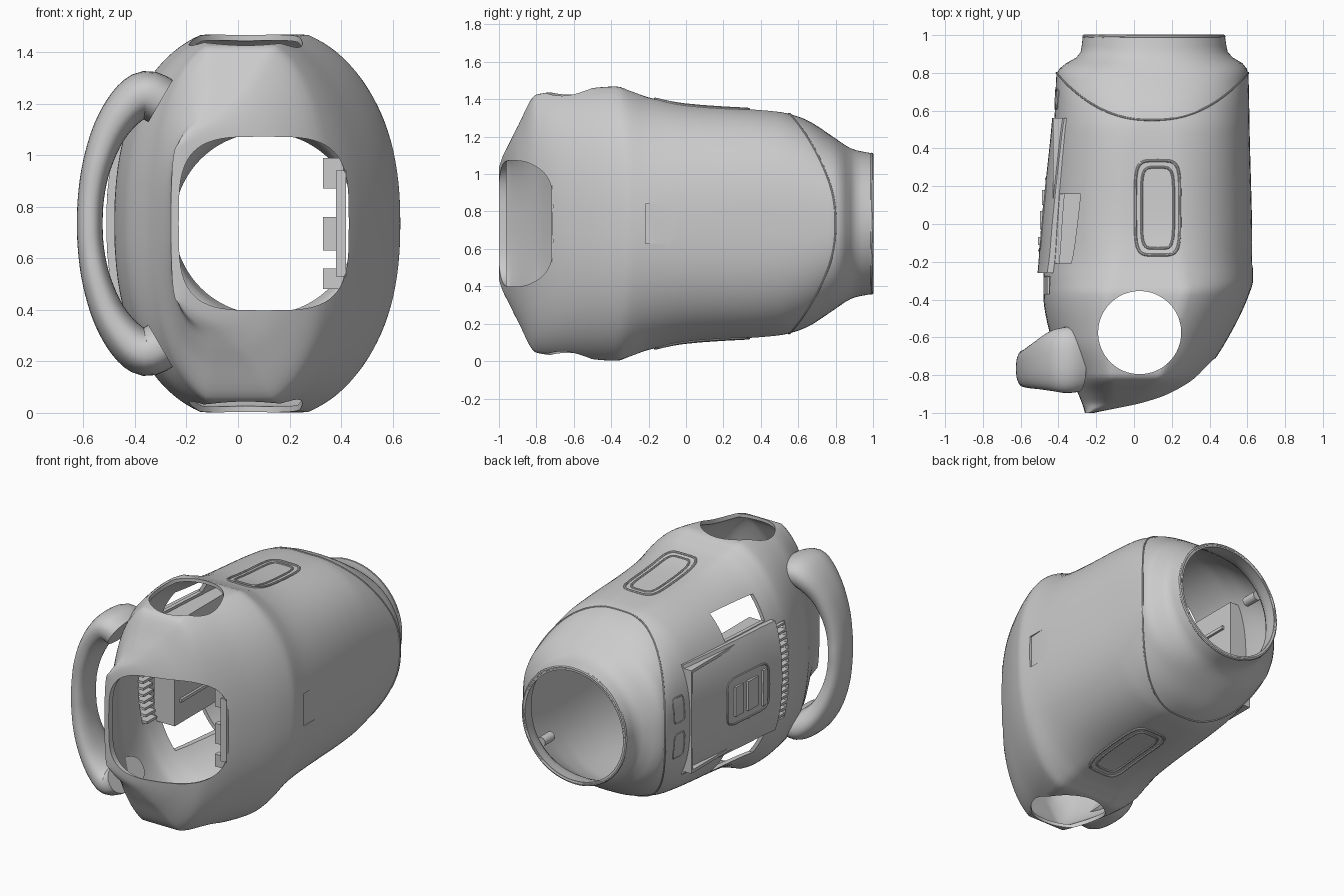
import bpy, bmesh, math
from mathutils import Vector

if "Cube" in bpy.data.objects:
    bpy.data.objects.remove(bpy.data.objects["Cube"])

ZC = 0.735
# body stations: y, left x, right x, half height, roundness, flat-top factor
KEYS = [
    (-1.0, -.26, -.21, .30, 2.6, 1), (-.98, -.265, -.08, .36, 2.6, 1), (-.95, -.275, .08, .42, 2.5, 1),
    (-.9, -.295, .22, .52, 2.4, 1.02), (-.8, -.34, .36, .69, 2.3, 1.05), (-.6, -.44, .50, .715, 2.3, 1.05),
    (-.37, -.48, .61, .733, 2.3, 1.05), (-.3, -.48, .63, .71, 2.3, 1.04), (-.2, -.475, .628, .675, 2.3, 1.03),
    (0, -.465, .625, .635, 2.4, 1.02), (.5, -.425, .612, .597, 2.5, 1.01), (.62, -.418, .61, .565, 2.5, 1),
    (.8, -.41, .605, .455, 2.5, 1), (.85, -.36, .575, .42, 2.3, 1), (.9, -.285, .50, .395, 2.1, 1),
    (1.0, -.27, .48, .375, 2, 1)]


def params(y):
    """Monotone cubic interpolation of the station table."""
    i = max(j for j in range(len(KEYS) - 1) if KEYS[j][0] <= max(y, -1))
    a, b = KEYS[i], KEYS[i + 1]
    w = b[0] - a[0]
    t = min(1, (y - a[0]) / w)

    def slope(j, c):
        if j <= 0 or j >= len(KEYS) - 1:
            j = min(max(j, 1), len(KEYS) - 1)
            return (KEYS[j][c] - KEYS[j - 1][c]) / (KEYS[j][0] - KEYS[j - 1][0])
        p, q, r = KEYS[j - 1:j + 2]
        s, u = (q[c] - p[c]) / (q[0] - p[0]), (r[c] - q[c]) / (r[0] - q[0])
        return 2 * s * u / (s + u) if s * u > 0 else 0
    return [(2*t**3 - 3*t*t + 1) * a[c] + (t**3 - 2*t*t + t) * w * slope(i, c)
            + (3*t*t - 2*t**3) * b[c] + (t**3 - t*t) * w * slope(i + 1, c) for c in range(1, 6)]


def spow(v, e):
    return math.copysign(abs(v) ** e, v)


def point(y, th, inset=0):
    xl, xr, h, n, k = params(y)
    a, h = (xr - xl) / 2 - inset, h - inset
    z = max(-h, min(h, h * k * spow(math.sin(th), 2 / n)))
    return Vector(((xl + xr) / 2 + a * spow(math.cos(th), 2 / n), y, ZC + z))


def side_x(y, z, sign):
    xl, xr, h, n, k = params(y)
    t = min(1, abs(z - ZC) / (h * k))
    return (xl + xr) / 2 + sign * (xr - xl) / 2 * (1 - t ** n) ** (1 / n)


def top_z(x, y):
    xl, xr, h, n, k = params(y)
    t = min(1, abs(x - (xl + xr) / 2) * 2 / (xr - xl))
    return ZC + min(h, h * k * (1 - t ** n) ** (1 / n))


def finish(name, bm, angle=35):
    bmesh.ops.recalc_face_normals(bm, faces=bm.faces)
    me = bpy.data.meshes.new(name)
    bm.to_mesh(me)
    bm.free()
    ob = bpy.data.objects.new(name, me)
    bpy.context.collection.objects.link(ob)
    smooth(ob, angle)
    return ob


def smooth(ob, angle=35):
    bpy.ops.object.select_all(action='DESELECT')
    bpy.context.view_layer.objects.active = ob
    ob.select_set(True)
    bpy.ops.object.shade_smooth_by_angle(angle=math.radians(angle))


def loft(name, rings, caps=True, closed=False):
    bm = bmesh.new()
    vs = [[bm.verts.new(p) for p in r] for r in rings]
    m = len(vs[0])
    for i in range(len(vs) if closed else len(vs) - 1):
        p, q = vs[i], vs[(i + 1) % len(vs)]
        for j in range(m):
            bm.faces.new((p[j], p[(j + 1) % m], q[(j + 1) % m], q[j]))
    if caps and not closed:
        bm.faces.new(vs[0])
        bm.faces.new(vs[-1])
    return finish(name, bm)


def box(name, x, y, z, rot=0):
    bm = bmesh.new()
    bmesh.ops.create_cube(bm, size=1)
    for v in bm.verts:
        v.co = Vector((v.co.x * (x[1]-x[0]), v.co.y * (y[1]-y[0]), v.co.z * (z[1]-z[0])))
    ob = finish(name, bm)
    ob.location = ((x[0]+x[1]) / 2, (y[0]+y[1]) / 2, (z[0]+z[1]) / 2)
    ob.rotation_euler.z = rot
    return ob


def tube(name, pts, r):
    """Closed thin bead through the given points."""
    rings, n = [], len(pts)
    for i in range(n):
        t = (pts[(i + 1) % n] - pts[i - 1]).normalized()
        u = t.cross(Vector((.31, .53, .79))).normalized()
        w = t.cross(u)
        rings.append([pts[i] + r * (math.cos(a) * u + math.sin(a) * w)
                      for a in (k * math.tau / 8 for k in range(8))])
    return loft(name, rings, closed=True)


def rounded(cx, cy, a, b, n, count=64):
    return [(cx + a * spow(math.cos(t), 2 / n), cy + b * spow(math.sin(t), 2 / n))
            for t in (i * math.tau / count for i in range(count))]


# main hollow shell: outer skin from nose to neck, then inner skin back again
SEG = 112
TH = [i * math.tau / SEG for i in range(SEG)]
ys = [-1 + 2 * (i / 90) ** 1.35 for i in range(91)]
rings = [[point(y, t) for t in TH] for y in ys]
rings += [[point(y, t, .022) for t in TH] for y in reversed(ys) if y > -.96]
body = loft("body_shell", rings)

# openings
cutters = [
    loft("front_cut", [[(x, y, z) for x, z in rounded(.10, ZC, .33, .337, 3.6)] for y in (-1.3, -.52)]),
    loft("port_cut", [[(x, y, z) for x, y in rounded(.03, -.575, .22, .22, 2)] for z in (-.3, 1.8)]),
    box("side_notch_cut", (.6225, .7225), (-.22, 0), (.63, .84), -.068),
    box("vent_cut", (-.7, -.3), (-.37, -.28), (.42, 1.05))]
for lo, hi in ((1.095, 1.25), (.22, .375)):
    cutters.append(box("window_cut", (-.7, -.2), (-.21, .16), (lo, hi)))
bpy.context.view_layer.objects.active = body
for c in cutters:
    c.hide_render = True
    m = body.modifiers.new("cut", 'BOOLEAN')
    m.object, m.operation, m.solver = c, 'DIFFERENCE', 'EXACT'
    bpy.ops.object.modifier_apply(modifier=m.name)
for c in cutters:
    bpy.data.objects.remove(c)
smooth(body, 32)

# grab handle
half = [(-.30, 1.21, .095, .17, -.72), (-.36, 1.235, .092, .175, -.72), (-.43, 1.19, .08, .16, -.725),
        (-.50, 1.09, .066, .13, -.745), (-.548, .96, .056, .11, -.76), (-.57, .84, .051, .10, -.765)]
path = half + [(-.575, ZC, .05, .10, -.765)] + [(p[0], 2 * ZC - p[1], *p[2:]) for p in reversed(half)]
fine = []
for i in range(len(path) - 1):
    p0, p1, p2, p3 = path[max(i-1, 0)], path[i], path[i+1], path[min(i+2, len(path)-1)]
    for t in (0, .25, .5, .75):
        fine.append([.5 * (2*b + (c-a)*t + (2*a-5*b+4*c-d)*t*t + (3*b-a-3*c+d)*t**3)
                     for a, b, c, d in zip(p0, p1, p2, p3)])
fine.append(path[-1])
rings = []
for i, (x, z, rn, ry, yc) in enumerate(fine):
    a, b = fine[max(i-1, 0)], fine[min(i+1, len(fine)-1)]
    d = Vector((b[0]-a[0], 0, b[1]-a[1])).normalized()
    rings.append([Vector((x + u*d.z, v, z - u*d.x)) for u, v in rounded(0, yc, rn, ry, 2.4, 32)])
loft("grab_handle", rings)

# rear cap seam and neck lip
tube("rear_seam", [point(.55 + .25 * abs(math.cos(t)) ** 1.8, t) for t in TH], .005)
tube("neck_lip", [point(.992, t, .008) for t in TH], .011)

# oblong beads on top and underside
for a, b, r in ((.118, .25, .008), (.085, .215, .007)):
    pts = [Vector((x, y, top_z(x, y))) for x, y in rounded(.125, .085, a, b, 5)]
    tube("top_slot_bead", pts, r)
    tube("bottom_slot_bead", [Vector((p.x, p.y, 2 * ZC - p.z)) for p in pts], r)


# side access panel following the shell
def panel_x(y, z):
    return side_x(y, z, -1) - .012 - .02 * (.56 - y) / .82


bm = bmesh.new()
N = 24
g = [[bm.verts.new((panel_x(y, z), y, z)) for z in (.38 + .71 * j / N for j in range(N + 1))]
     for y in (-.26 + .82 * i / N for i in range(N + 1))]
for i in range(N):
    for j in range(N):
        bm.faces.new((g[i][j], g[i+1][j], g[i+1][j+1], g[i][j+1]))
rim = bmesh.ops.extrude_face_region(bm, geom=bm.faces[:])
for v in rim['geom']:
    if isinstance(v, bmesh.types.BMVert):
        v.co.x += .035
finish("access_panel", bm)
tube("panel_frame", [Vector((panel_x(y, z), y, z)) for y, z in rounded(.05, ZC, .19, .15, 6)], .006)
for y0, y1, z0, z1 in ((.10, .18, .64, .83), (-.03, .07, .64, .83), (-.11, -.07, .62, .85)):
    x = panel_x((y0 + y1) / 2, ZC)
    box("panel_latch", (x - .01, x + .02), (y0, y1), (z0, z1))
for z in (.62, .85):
    pts = rounded(.66, z, .05, .08, 6, 40)
    tube("rear_cap_plate", [Vector((side_x(y, w, -1), y, w)) for y, w in pts], .004)

# vent slats
for i in range(15):
    z = .44 + .59 * i / 14
    x = side_x(-.32, z, -1)
    box("vent_slat", (x, x + .06), (-.375, -.275), (z - .008, z + .008))

# inner compartment behind the panel
box("compartment_wall", (-.30, -.28), (-.25, .56), (.40, 1.07))
for z in (.40, 1.05):
    box("compartment_plate", (-.43, -.28), (-.25, .56), (z, z + .02))
for y in (-.25, .54):
    box("compartment_end", (-.43, -.28), (y, y + .02), (.40, 1.07))
for z in (.55, .735, .92):
    box("compartment_rib", (-.28, -.265), (-.2, .5), (z - .01, z + .01))

# clip bracket at the front opening
box("front_bracket", (.38, .42), (-.72, -.62), (.53, .94))
for z0, z1 in ((.48, .56), (.63, .76), (.87, .99)):
    box("bracket_clip", (.33, .41), (-.71, -.67), (z0, z1))

# screw bosses inside the neck
for t in (.6, 2.5, 3.8, 5.6):
    p = point(.84, t, .045)
    loft("neck_boss", [[(x, y, z) for x, z in rounded(p.x, p.z, .03, .03, 2, 20)] for y in (.74, .84)])
